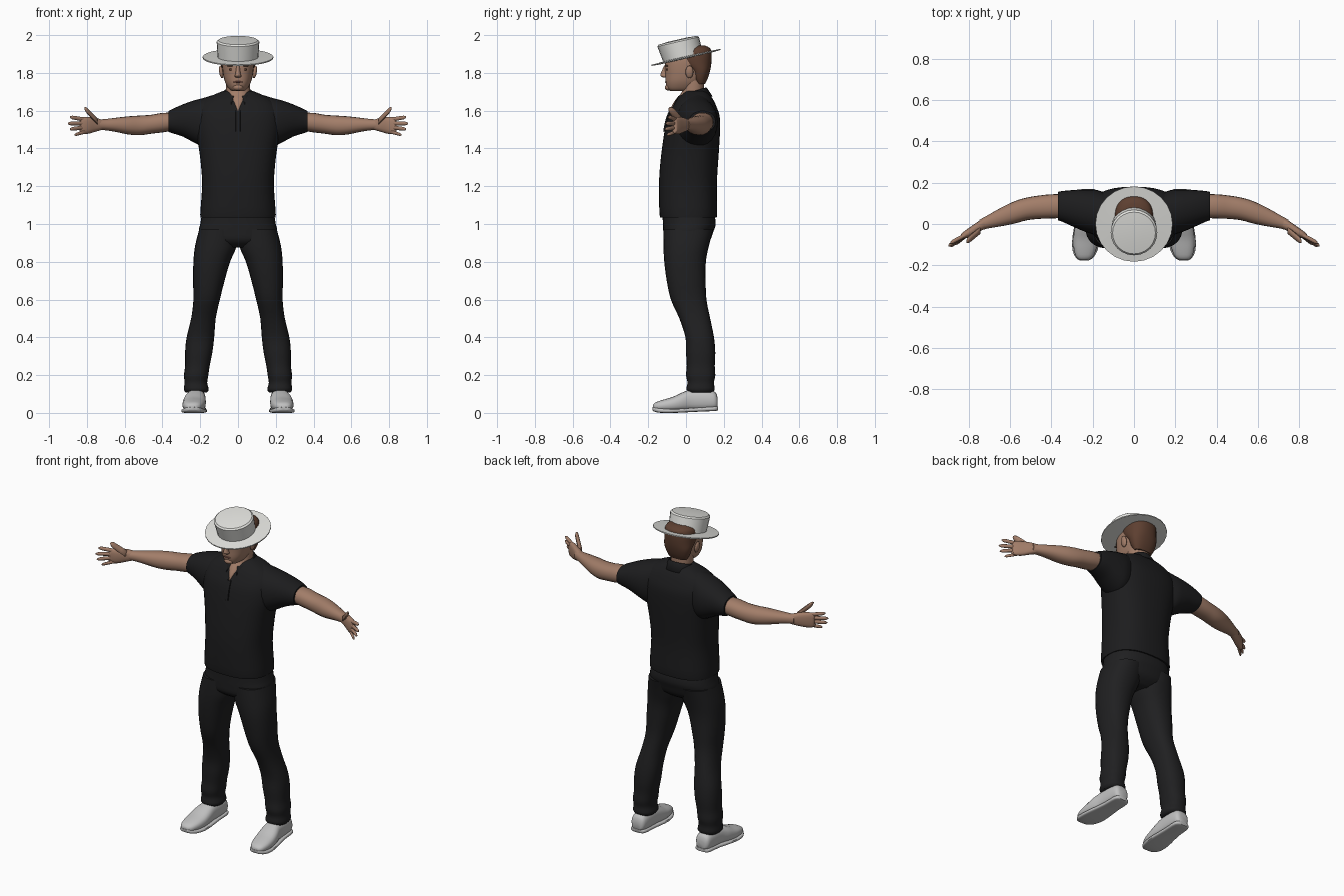
import bpy, bmesh, math
from mathutils import Matrix, Vector


def material(name, rgb):
    m = bpy.data.materials.new(name)
    m.diffuse_color = (*rgb, 1)
    return m


SKIN = material("skin", (0.36, 0.205, 0.14))
HAIR = material("brown_hair", (0.11, 0.05, 0.03))
SHIRT = material("black_shirt", (0.012, 0.012, 0.013))
TROUSERS = material("charcoal_trousers", (0.014, 0.014, 0.015))
HAT = material("white_hat", (0.76, 0.76, 0.73))
SHOE = material("pale_grey_shoe", (0.53, 0.53, 0.53))
LIP = material("lip", (0.22, 0.09, 0.07))


def finish(name, bm, mat, angle=50):
    bmesh.ops.recalc_face_normals(bm, faces=bm.faces)
    me = bpy.data.meshes.new(name)
    bm.to_mesh(me)
    bm.free()
    me.materials.append(mat)
    for p in me.polygons:
        p.use_smooth = True
    me.set_sharp_from_angle(angle=math.radians(angle))
    ob = bpy.data.objects.new(name, me)
    bpy.context.collection.objects.link(ob)
    return ob


def smooth_rows(rows, sub):
    """Catmull-Rom interpolation between section rows."""
    out = []
    for i in range(len(rows) - 1):
        p0, p1, p2, p3 = (rows[max(0, min(len(rows) - 1, i + k))] for k in (-1, 0, 1, 2))
        for j in range(sub):
            t = j / sub
            out.append([0.5 * (2 * b + (c - a) * t + (2 * a - 5 * b + 4 * c - d) * t * t
                               + (3 * b - a - 3 * c + d) * t ** 3)
                        for a, b, c, d in zip(p0, p1, p2, p3)])
        out[-sub][0] = p1[0]
    return out + [list(rows[-1])]


def loft(name, axis, rows, mat, sides=24, power=2.2, sub=3, flip=1):
    """Rows are (position on axis, min and max of first other axis, min and max of second)."""
    bm = bmesh.new()
    others = [i for i in range(3) if i != axis]
    rings = []
    for pos, a0, a1, b0, b1 in smooth_rows(rows, sub):
        ring = []
        for k in range(sides):
            t = 2 * math.pi * k / sides
            c, s = math.cos(t), math.sin(t)
            co = [0, 0, 0]
            co[axis] = pos
            co[others[0]] = (a0 + a1) / 2 + (a1 - a0) / 2 * math.copysign(abs(c) ** (2 / power), c)
            co[others[1]] = (b0 + b1) / 2 + (b1 - b0) / 2 * math.copysign(abs(s) ** (2 / power), s)
            co[0] *= flip
            ring.append(bm.verts.new(co))
        rings.append(ring)
    for r, q in zip(rings, rings[1:]):
        for k in range(sides):
            n = (k + 1) % sides
            bm.faces.new((r[k], r[n], q[n], q[k]))
    bm.faces.new(rings[0])
    bm.faces.new(rings[-1])
    return finish(name, bm, mat)


def ball(name, centre, size, mat, tilt=0):
    bm = bmesh.new()
    bmesh.ops.create_uvsphere(bm, u_segments=14, v_segments=8, radius=1)
    mx = Matrix.Translation(centre) @ Matrix.Rotation(tilt, 4, 'Y') @ Matrix.Diagonal((*size, 1))
    bmesh.ops.transform(bm, matrix=mx, verts=bm.verts)
    return finish(name, bm, mat)


# Shirt body
loft("shirt_body", 2, [
    (1.035, -.195, .195, -.13, .155), (1.05, -.20, .20, -.14, .165), (1.2, -.19, .19, -.143, .163),
    (1.3, -.195, .195, -.138, .168), (1.4, -.207, .207, -.127, .175), (1.5, -.226, .226, -.112, .18),
    (1.57, -.228, .228, -.096, .178), (1.62, -.215, .215, -.072, .162), (1.66, -.175, .175, -.047, .143),
    (1.69, -.115, .115, -.018, .12), (1.705, -.075, .075, 0, .10)], SHIRT, 36, 2.5)

# Collar: folded band around the neck, open at the front
bm = bmesh.new()
cols = []
for i in range(25):
    t = math.radians(-72 + 324 * i / 24)
    c, s = math.cos(t), math.sin(t)
    b = (1 + s) / 2
    cols.append([bm.verts.new(p) for p in (
        (.066 * c, .032 + .068 * s, 1.672 + .045 * b),
        (.076 * c, .032 + .076 * s, 1.677 + .047 * b),
        (.112 * c, .035 + .105 * s, 1.632 + .045 * b))])
for p, q in zip(cols, cols[1:]):
    for k in range(2):
        bm.faces.new((p[k], q[k], q[k + 1], p[k + 1]))
collar = finish("collar", bm, SHIRT)
collar.modifiers.new("thickness", 'SOLIDIFY').thickness = 0.008

# Button placket below the collar opening
loft("placket", 2, [(1.49, -.014, .014, -.121, -.10), (1.55, -.014, .014, -.109, -.09),
                    (1.60, -.014, .014, -.09, -.07)], SHIRT, 8, 4)

# Neck with the throat opening
loft("neck", 2, [(1.60, -.008, .008, -.084, 0), (1.63, -.03, .03, -.073, .06),
                 (1.665, -.056, .056, -.05, .09), (1.70, -.064, .064, -.022, .095),
                 (1.76, -.064, .064, -.02, .095)], SKIN)

# Head
loft("head", 2, [(1.703, -.03, .03, -.08, .02), (1.715, -.048, .048, -.098, .05),
                 (1.75, -.068, .068, -.108, .085), (1.79, -.078, .078, -.11, .11),
                 (1.83, -.083, .083, -.112, .12), (1.87, -.084, .084, -.108, .125),
                 (1.92, -.075, .075, -.09, .11)], SKIN, 28, 2.3)
loft("hair", 2, [(1.74, -.058, .058, .055, .10), (1.77, -.074, .074, .035, .115),
                 (1.81, -.086, .086, .022, .127), (1.85, -.091, .091, -.025, .134),
                 (1.90, -.092, .092, -.05, .136), (1.93, -.08, .08, -.04, .128),
                 (1.945, -.05, .05, -.02, .10)], HAIR, 28, 2.3)
loft("nose", 2, [(1.775, -.012, .012, -.12, -.09), (1.784, -.018, .018, -.134, -.09),
                 (1.797, -.013, .013, -.134, -.09), (1.84, -.009, .009, -.115, -.09)], SKIN, 12)
ball("mouth", (0, -.105, 1.752), (.025, .007, .005), LIP)
ball("chin", (0, -.092, 1.723), (.028, .02, .017), SKIN)

# Hat: brim and crown turned around one tilted axis
bm = bmesh.new()
tilt = Matrix.Translation((0, 0, 1.882)) @ Matrix.Rotation(math.radians(13), 4, 'X')
profile = [(.08, -.006, -.015), (.15, -.005, -.005), (.187, -.003, 0), (.187, .003, 0), (.15, .004, -.005),
           (.108, .006, -.015), (.113, .09, -.022), (.104, .098, -.022), (.05, .102, -.022)]
rings = []
for r, z, y in profile:
    rings.append([bm.verts.new(tilt @ Vector((r * math.cos(k * math.pi / 12),
                                              y + r * math.sin(k * math.pi / 12), z)))
                  for k in range(24)])
for r, q in zip(rings, rings[1:]):
    for k in range(24):
        bm.faces.new((r[k], r[(k + 1) % 24], q[(k + 1) % 24], q[k]))
bm.faces.new(rings[0])
bm.faces.new(rings[-1])
finish("hat", bm, HAT, 35)

# Trouser seat
loft("trouser_seat", 2, [(.875, -.09, .09, -.07, .08), (.91, -.19, .19, -.113, .125),
                         (.96, -.208, .208, -.12, .145), (1.0, -.2, .2, -.122, .157),
                         (1.06, -.19, .19, -.125, .15)], TROUSERS, 32, 2.4)

for side, f in (("left", 1), ("right", -1)):
    # Trouser leg with gathered hem
    loft(side + "_trouser_leg", 2, [
        (.108, .165, .277, .015, .14), (.125, .155, .287, .002, .152), (.16, .163, .283, .008, .148),
        (.20, .157, .286, 0, .155), (.25, .15, .28, .004, .152), (.32, .136, .28, 0, .155),
        (.40, .126, .272, -.003, .148), (.5, .118, .248, -.035, .128), (.6, .096, .236, -.08, .108),
        (.7, .071, .238, -.102, .104), (.8, .042, .236, -.115, .105), (.88, .008, .228, -.119, .12),
        (.97, .0, .206, -.118, .145)], TROUSERS, 24, 2.3, flip=f)
    # Shoe and sole
    loft(side + "_shoe", 1, [
        (.168, .195, .245, .03, .075), (.155, .178, .264, .018, .11), (.11, .172, .27, .012, .125),
        (.03, .172, .275, .01, .125), (-.02, .17, .288, .008, .108), (-.07, .172, .294, .006, .085),
        (-.12, .182, .292, .008, .07), (-.16, .2, .28, .012, .056), (-.175, .222, .262, .02, .042)],
        SHOE, 20, 2.5, flip=f)
    loft(side + "_sole", 1, [
        (.17, .195, .25, .014, .034), (.15, .172, .27, .01, .034), (.06, .17, .276, .006, .028),
        (-.06, .164, .298, 0, .022), (-.13, .178, .297, 0, .024), (-.165, .2, .28, .006, .03),
        (-.177, .222, .262, .014, .03)], SHOE, 20, 4, flip=f)
    # Sleeve
    loft(side + "_sleeve", 0, [
        (.11, -.02, .14, 1.42, 1.69), (.18, -.05, .165, 1.41, 1.668), (.23, -.04, .168, 1.43, 1.655),
        (.29, -.015, .165, 1.462, 1.634), (.345, .01, .16, 1.48, 1.61), (.368, .018, .156, 1.487, 1.598)],
        SHIRT, 24, flip=f)
    # Arm from inside the sleeve to the wrist
    loft(side + "_arm", 0, [
        (.33, .03, .145, 1.497, 1.59), (.40, .027, .144, 1.485, 1.588), (.46, .025, .138, 1.478, 1.578),
        (.52, .018, .128, 1.47, 1.574), (.58, .002, .11, 1.474, 1.57), (.65, -.012, .076, 1.488, 1.562),
        (.71, -.022, .042, 1.497, 1.555), (.75, -.034, .02, 1.497, 1.553)], SKIN, 20, flip=f)
    # Palm
    loft(side + "_palm", 0, [
        (.72, -.022, .03, 1.498, 1.553), (.755, -.04, .012, 1.488, 1.562), (.79, -.06, -.012, 1.478, 1.567),
        (.82, -.07, -.033, 1.476, 1.566), (.838, -.073, -.048, 1.482, 1.556)], SKIN, 18, 2.6, flip=f)
    # Fingers and thumb: (start x, y, z), (end x, y, z), radius
    digits = {"index": ((.81, -.05, 1.553), (.89, -.092, 1.566), .011),
              "middle": ((.81, -.052, 1.533), (.90, -.105, 1.532), .011),
              "ring": ((.81, -.052, 1.512), (.89, -.108, 1.502), .011),
              "little": ((.80, -.048, 1.49), (.865, -.098, 1.472), .0095),
              "thumb": ((.745, -.03, 1.545), (.812, -.085, 1.612), .018)}
    for n, (a, b, r) in digits.items():
        rows = []
        for t, w in ((0, 1), (.5, 1), (.85, .9), (1, .35)):
            x, y, z = (p + (q - p) * t for p, q in zip(a, b))
            rows.append((x, y - r * w, y + r * w, z - r * w, z + r * w))
        loft(f"{side}_{n}_digit", 0, rows, SKIN, 10, 2, 2, f)
    # Ear, eye and eyebrow
    ball(side + "_ear", (f * .089, .018, 1.805), (.011, .021, .034), SKIN, f * .15)
    ball(side + "_eye", (f * .034, -.1, 1.818), (.014, .006, .006), HAIR)
    ball(side + "_eyebrow", (f * .036, -.101, 1.838), (.022, .008, .005), HAIR, f * .1)
